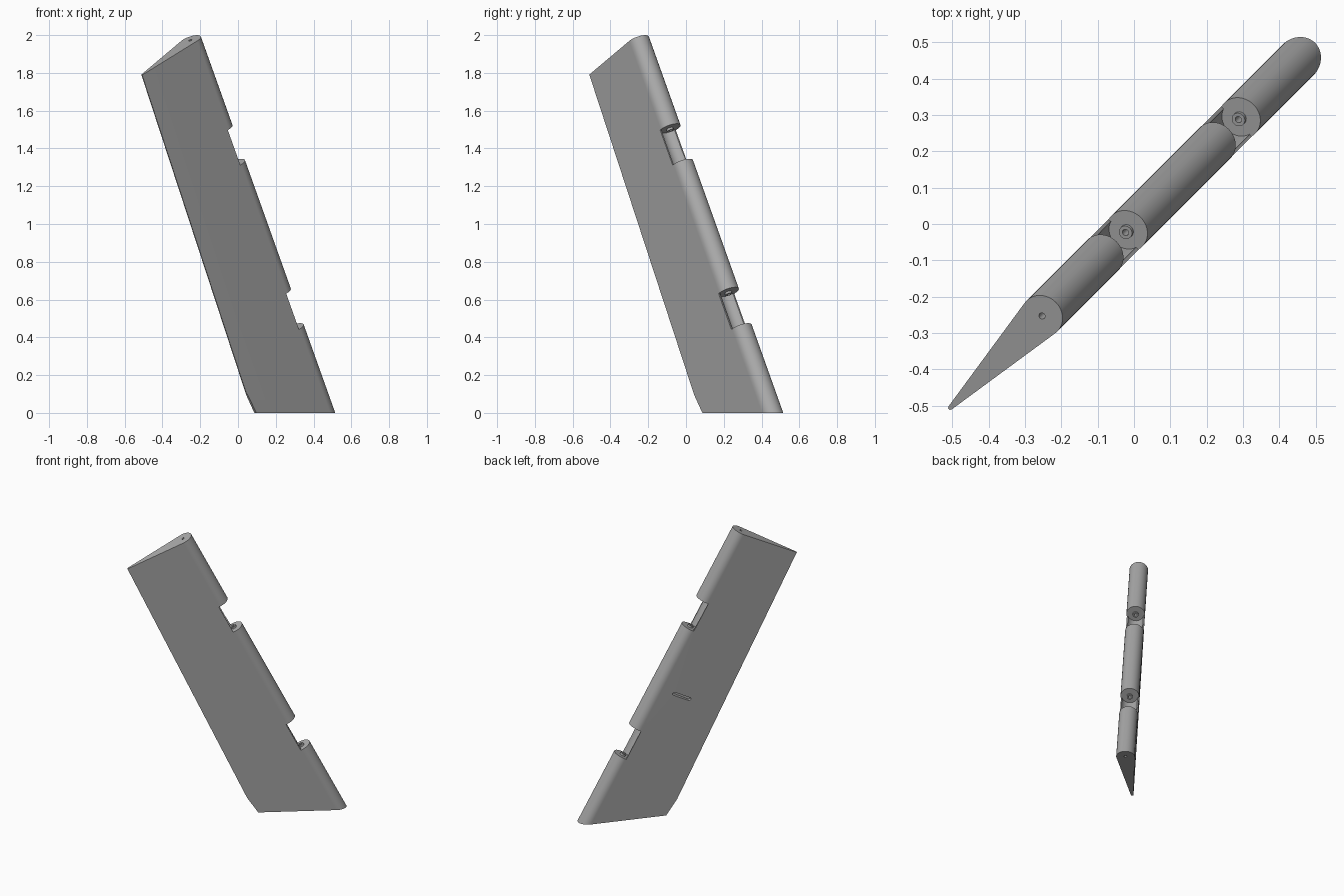
import bpy, bmesh, math
from mathutils import Matrix, Vector

old = bpy.data.objects.get("Cube")
if old:
    bpy.data.objects.remove(old, do_unlink=True)

R = 0.06                      # leading edge radius
TOP = 2.21                    # span along the hinge line
RAKE = math.atan(0.505)       # backward lean
NOTCHES = [(0.502, 0.715), (1.477, 1.685)]

# Local frame: x = chord toward the leading edge, y = thickness, z = hinge line
FRAME = (Matrix.Rotation(math.radians(45), 4, 'Z') @ Matrix.Translation((0.638, 0, 0))
         @ Matrix.Rotation(-RAKE, 4, 'Y'))

grey = bpy.data.materials.new("plain grey")
grey.use_nodes = True
grey.diffuse_color = (0.4, 0.4, 0.4, 1)
grey.node_tree.nodes["Principled BSDF"].inputs["Base Color"].default_value = (0.4, 0.4, 0.4, 1)


def finish(bm, name, hide=False):
    bmesh.ops.recalc_face_normals(bm, faces=bm.faces)
    bm.transform(FRAME)
    mesh = bpy.data.meshes.new(name)
    bm.to_mesh(mesh)
    bm.free()
    mesh.materials.append(grey)
    obj = bpy.data.objects.new(name, mesh)
    bpy.context.collection.objects.link(obj)
    obj.hide_render = hide
    return obj


def loft(bm, low, high):
    a = [bm.verts.new(p) for p in low]
    b = [bm.verts.new(p) for p in high]
    for i in range(len(a)):
        j = (i + 1) % len(a)
        bm.faces.new((a[i], a[j], b[j], b[i]))
    bm.faces.new(a[::-1])
    bm.faces.new(b)


def circle(r, z, n=32):
    return [(r * math.cos(2 * math.pi * i / n), r * math.sin(2 * math.pi * i / n), z) for i in range(n)]


def rod(name, r, z0, z1, hide=True):
    bm = bmesh.new()
    loft(bm, circle(r, z0), circle(r, z1))
    return finish(bm, name, hide)


def cut(target, cutter):
    mod = target.modifiers.new("cut", 'BOOLEAN')
    mod.operation, mod.solver, mod.object = 'DIFFERENCE', 'EXACT', cutter
    bpy.context.view_layer.objects.active = target
    bpy.ops.object.modifier_apply(modifier=mod.name)
    bpy.data.objects.remove(cutter, do_unlink=True)


def slice_off(bm, point, normal):
    geom = bm.verts[:] + bm.edges[:] + bm.faces[:]
    bmesh.ops.bisect_plane(bm, geom=geom, plane_co=point, plane_no=normal, clear_outer=True)
    bmesh.ops.holes_fill(bm, edges=[e for e in bm.edges if e.is_boundary])


# Tapered wedge blade with a round leading edge
def section(z):
    tail = -0.481 + 0.034 * z
    arc = [math.radians(-98 + 196 * i / 28) for i in range(29)]
    pts = [(R * math.cos(a), R * math.sin(a), z) for a in arc]
    return pts + [(tail + 0.004, 0.006, z), (tail, 0.003, z), (tail, -0.003, z), (tail + 0.004, -0.006, z)]


bm = bmesh.new()
loft(bm, section(-0.3), section(TOP))
bmesh.ops.recalc_face_normals(bm, faces=bm.faces)
# level foot and clipped rear corner
to_local = FRAME.inverted()
turn = to_local.to_3x3()
slice_off(bm, to_local @ Vector((0, 0, 0)), turn @ Vector((0, 0, -1)))
corner = Vector((0.092, 0.092, 0))
clip = Vector((-0.11, -0.11, -0.103 * 1.0)).normalized()
slice_off(bm, to_local @ corner, turn @ clip)
blade = finish(bm, "rudder_blade")

# Hinge notches with a hollow channel behind
for z0, z1 in NOTCHES:
    bm = bmesh.new()
    low = [(-0.015, -0.1, z0), (0.1, -0.1, z0), (0.1, 0.1, z0), (-0.015, 0.1, z0)]
    loft(bm, low, [(x, y, z1) for x, y, z in low])
    cut(blade, finish(bm, "notch_cutter", True))
    cut(blade, rod("channel_cutter", 0.052, z0, z1))

# Pin bore along the hinge line
cut(blade, rod("bore_cutter", 0.009, -0.2, TOP + 0.1))

# Shallow rounded slot on one side
bm = bmesh.new()
slot = []
for i in range(24):
    a = 2 * math.pi * (i + 0.5) / 24
    shift = 0.056 if math.cos(a) > 0 else -0.056
    slot.append((-0.155 + shift + 0.011 * math.cos(a), 0.012, 1.03 + 0.011 * math.sin(a)))
loft(bm, slot, [(x, 0.1, z) for x, y, z in slot])
cut(blade, finish(bm, "slot_cutter", True))

# Ring bosses around the pin at each notch end
parts = [blade]
for n, (z0, z1) in enumerate(NOTCHES):
    for side, a, b in (("lower", z0 - 0.004, z0 + 0.012), ("upper", z1 - 0.012, z1 + 0.004)):
        boss = rod(f"hinge_boss_{side}_{n + 1}", 0.019, a, b, False)
        cut(boss, rod("boss_cutter", 0.009, a - 0.1, b + 0.1))
        parts.append(boss)

# Smooth shading with crisp edges
for obj in parts:
    bpy.ops.object.select_all(action='DESELECT')
    obj.select_set(True)
    bpy.context.view_layer.objects.active = obj
    bpy.ops.object.shade_smooth_by_angle(angle=math.radians(30))
    mod = obj.modifiers.new("even_normals", 'WEIGHTED_NORMAL')
    mod.keep_sharp = True
